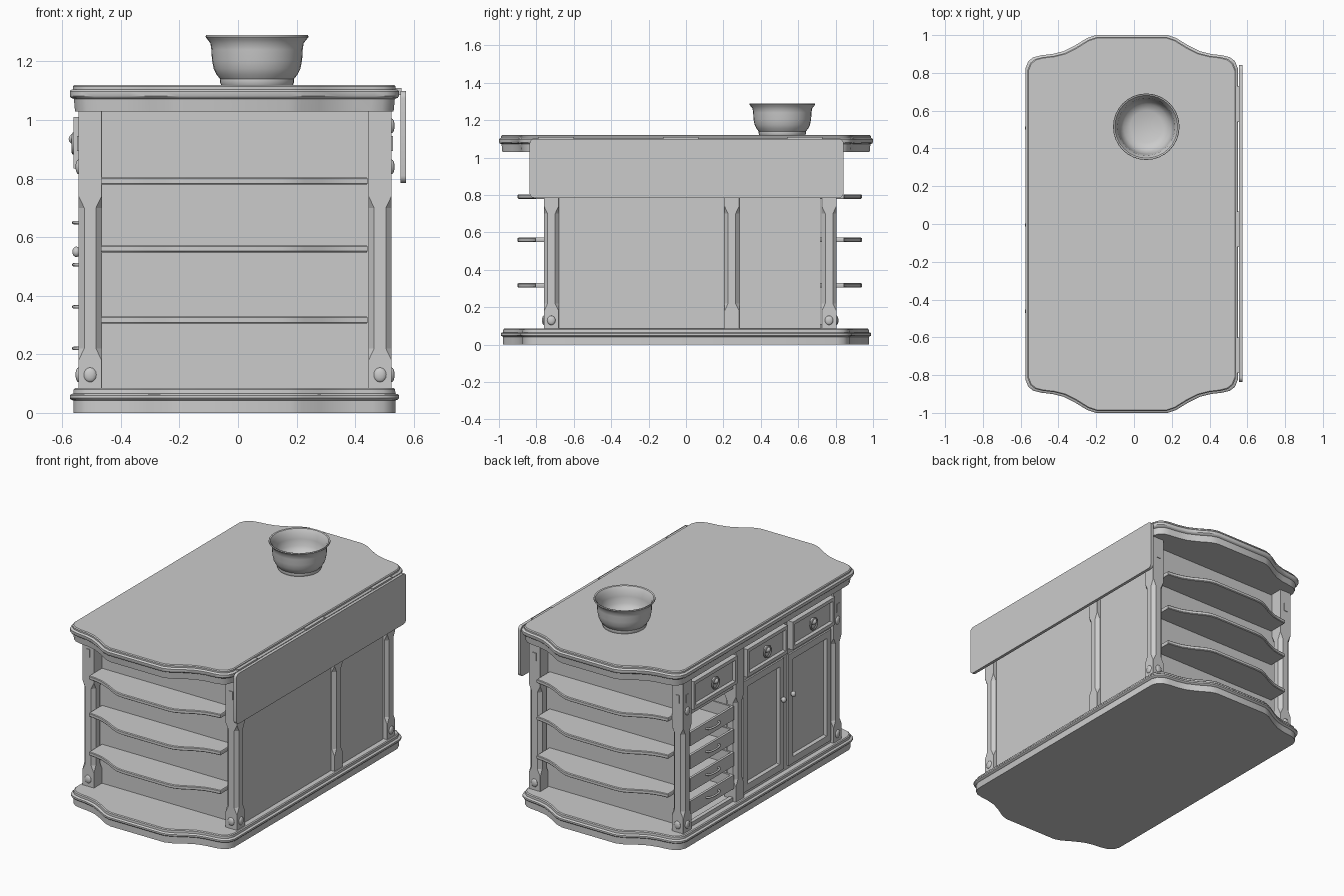
import bpy, bmesh, math
from mathutils import Matrix

if "Cube" in bpy.data.objects:
    bpy.data.objects.remove(bpy.data.objects["Cube"])

CX = -0.0125      # centre of the slabs in x
CY = 0.02         # centre of the cabinet in y
POST_X = (-0.505, 0.485)
POST_Y = (-0.72, 0.245, 0.765)


def finish(name, bm, smooth=False):
    bmesh.ops.recalc_face_normals(bm, faces=bm.faces)
    me = bpy.data.meshes.new(name)
    bm.to_mesh(me)
    bm.free()
    ob = bpy.data.objects.new(name, me)
    bpy.context.collection.objects.link(ob)
    if smooth:
        bpy.context.view_layer.objects.active = ob
        ob.select_set(True)
        bpy.ops.object.shade_smooth_by_angle(angle=math.radians(35))
        ob.select_set(False)
    return ob


def cube_bm(x0, x1, y0, y1, z0, z1):
    bm = bmesh.new()
    m = Matrix.Translation(((x0 + x1) / 2, (y0 + y1) / 2, (z0 + z1) / 2)) @ Matrix.Diagonal((x1 - x0, y1 - y0, z1 - z0, 1))
    bmesh.ops.create_cube(bm, size=1, matrix=m)
    return bm


def box(name, *dims):
    return finish(name, cube_bm(*dims))


def loft(name, rings, smooth=False):
    """Skin closed rings of points and cap both ends."""
    bm = bmesh.new()
    vs = [[bm.verts.new(p) for p in r] for r in rings]
    n = len(vs[0])
    for a, b in zip(vs, vs[1:]):
        for i in range(n):
            bm.faces.new((a[i], a[(i + 1) % n], b[(i + 1) % n], b[i]))
    bm.faces.new(vs[0])
    bm.faces.new(vs[-1])
    return finish(name, bm, smooth)


def framed_front(name, x, y0, y1, z0, z1, border, depth):
    """Front facing -x with a recessed, bevelled-in panel."""
    bm = cube_bm(x, -0.49, y0, y1, z0, z1)
    bm.normal_update()
    f = [f for f in bm.faces if f.normal.x < -0.9]
    bmesh.ops.inset_region(bm, faces=f, thickness=border)
    bmesh.ops.inset_region(bm, faces=f, thickness=0.012, depth=-depth)
    return finish(name, bm)


def dome(name, loc, size):
    bm = bmesh.new()
    bmesh.ops.create_uvsphere(bm, u_segments=14, v_segments=8, radius=1,
                              matrix=Matrix.Translation(loc) @ Matrix.Diagonal((*size, 1)))
    return finish(name, bm, True)


# serpentine countertop and plinth
QUAD = [(0.19, 1), (0.235, 0.985), (0.30, 0.945), (0.36, 0.915), (0.42, 0.9),
        (0.48, 0.893), (0.52, 0.883), (0.547, 0.862), (0.562, 0.825)]
OUT = QUAD + [(x, -y) for x, y in QUAD[::-1]] + [(-x, -y) for x, y in QUAD] + [(-x, y) for x, y in QUAD[::-1]]


def slab(name, steps, ymax):
    loft(name, [[(CX + x * (1 - d / 0.562), y * (ymax - d), z) for x, y in OUT] for z, d in steps], True)


slab("countertop", [(1.03, 0.018), (1.072, 0.014), (1.076, 0.004), (1.082, 0), (1.098, 0),
                    (1.103, 0.004), (1.105, 0.011), (1.115, 0.011), (1.12, 0.016)], 1.0)
slab("plinth", [(0, 0.012), (0.042, 0.012), (0.046, 0.003), (0.05, 0), (0.06, 0),
                (0.064, 0.004), (0.066, 0.012), (0.08, 0.013), (0.085, 0.018)], 0.99)

# cabinet carcass, open at the tray bay
box("door_cabinet", -0.505, 0.5, -0.68, 0.23, 0.08, 1.03)
box("drawer_cabinet", -0.505, 0.5, 0.23, 0.72, 0.80, 1.03)
box("tray_bay_end", -0.51, 0.5, 0.705, 0.72, 0.08, 0.80)
box("tray_bay_back", 0.48, 0.5, 0.23, 0.705, 0.08, 0.80)
box("tray_bay_floor", -0.51, 0.48, 0.23, 0.705, 0.08, 0.10)
box("top_rail", -0.525, -0.5, -0.70, 0.74, 1.005, 1.03)
box("middle_rail", -0.525, -0.5, -0.70, 0.74, 0.79, 0.825)
box("bottom_rail", -0.525, -0.5, -0.70, 0.74, 0.08, 0.11)
box("door_mullion", -0.525, -0.5, -0.25, -0.21, 0.08, 1.03)


# posts with chamfered shafts
def post_ring(x, y, z, c, h=0.04):
    return [(x + a, y + b, z) for a, b in
            [(h - c, -h), (h, -h + c), (h, h - c), (h - c, h), (-h + c, h), (-h, h - c), (-h, -h + c), (-h + c, -h)]]


for sx, px in zip((-1, 1), POST_X):
    for k, py in enumerate(POST_Y):
        loft("post", [post_ring(px, py, z, c) for z, c in
                      [(0.08, 0.001), (0.18, 0.001), (0.22, 0.02), (0.70, 0.02), (0.74, 0.001), (1.03, 0.001)]])
        # bosses and square pegs on the post faces
        for z in (0.13, 0.84, 0.98):
            if k != 1 and (z < 0.5 or sx > 0 or z < 0.9):
                dome("post_boss", (px + sx * 0.04, py, z), (0.01, 0.022, 0.025))
        if k != 1:
            sy = -1 if k == 0 else 1
            dome("post_boss", (px, py + sy * 0.04, 0.13), (0.022, 0.01, 0.025))
            box("post_peg", px - 0.013, px + 0.013, py + sy * 0.04 - 0.004, py + sy * 0.04 + 0.004, 0.895, 0.945)
            box("post_peg", px + sx * 0.04 - 0.004, px + sx * 0.04 + 0.004, py - 0.013, py + 0.013, 0.895, 0.945)

# serpentine end shelves
HALF = [(0.455, 0), (0.455, 0.125), (0.41, 0.13), (0.36, 0.14), (0.30, 0.165), (0.24, 0.198), (0.20, 0.215), (0.16, 0.221)]
EDGE = HALF + [(-x, y) for x, y in HALF[::-1]]
for s in (-1, 1):
    for z in (0.317, 0.56, 0.792):
        loft("end_shelf", [[(CX + x * (1 - d), CY + s * (0.70 + y * (1 - d * 4)), z + dz) for x, y in EDGE]
                           for dz, d in [(-0.012, 0.006), (-0.008, 0), (0.008, 0), (0.012, 0.006)]], True)

# top drawers with ring pulls
for yc, hw in ((0.508, 0.215), (-0.005, 0.2), (-0.462, 0.208)):
    framed_front("drawer_front", -0.562, yc - hw, yc + hw, 0.835, 1.01, 0.03, 0.014)
    dome("pull_boss", (-0.553, yc, 0.935), (0.026, 0.02, 0.02))
    bpy.ops.mesh.primitive_torus_add(major_radius=0.032, minor_radius=0.006, major_segments=24, minor_segments=8,
                                     location=(-0.562, yc, 0.92), rotation=(0, math.pi / 2, 0))
    bpy.context.object.name = "drawer_ring_pull"
    bpy.ops.object.shade_smooth_by_angle()
    bpy.context.object.select_set(False)

# panelled doors and knobs
for y0, y1, ky in ((-0.205, 0.20, -0.18), (-0.67, -0.25, -0.275)):
    framed_front("door", -0.535, y0, y1, 0.105, 0.80, 0.06, 0.016)
    dome("door_knob", (-0.552, ky, 0.55), (0.014, 0.016, 0.018))
    dome("knob_stem", (-0.538, ky, 0.55), (0.014, 0.009, 0.009))

# open trays with bow handles
for zc in (0.22, 0.362, 0.506, 0.65):
    z0, z1 = zc - 0.05, zc + 0.035
    box("tray_front", -0.535, -0.52, 0.29, 0.72, z0, z1)
    box("tray_back", 0.0, 0.015, 0.29, 0.72, z0, z1)
    box("tray_bottom", -0.52, 0.0, 0.29, 0.72, z0, z0 + 0.012)
    for ya in (0.29, 0.708):
        box("tray_side", -0.52, 0.0, ya, ya + 0.012, z0, z1)
    cu = bpy.data.curves.new("tray_handle", 'CURVE')
    cu.dimensions = '3D'
    cu.bevel_depth = 0.006
    cu.bevel_resolution = 2
    sp = cu.splines.new('POLY')
    sp.points.add(8)
    for i, p in enumerate(sp.points):
        a = math.pi * i / 8
        p.co = (-0.532 - 0.029 * math.sin(a) ** 0.6, 0.505 + 0.06 * math.cos(a), zc, 1)
    bpy.context.collection.objects.link(bpy.data.objects.new("tray_handle", cu))

# drop leaf with rounded corners and its hinges
bm = cube_bm(0.555, 0.574, -0.836, 0.842, 0.785, 1.10)
edges = [e for e in bm.edges if abs(e.verts[0].co.x - e.verts[1].co.x) > 0.01]
bmesh.ops.bevel(bm, geom=edges, offset=0.025, segments=5, profile=0.5, affect='EDGES')
finish("drop_leaf", bm, True)
for yc in (-0.695, -0.028, 0.635):
    box("leaf_hinge", 0.535, 0.558, yc - 0.095, yc + 0.095, 1.085, 1.11)

# turned bowl
PROF = [(0, 1.12), (0.123, 1.12), (0.127, 1.13), (0.126, 1.14), (0.138, 1.155), (0.148, 1.175), (0.154, 1.205),
        (0.156, 1.24), (0.159, 1.262), (0.17, 1.276), (0.176, 1.284), (0.174, 1.29), (0.166, 1.287),
        (0.152, 1.265), (0.146, 1.23), (0.14, 1.19), (0.12, 1.16), (0.085, 1.145), (0, 1.142)]
bm = bmesh.new()
vs = [bm.verts.new((0.065 + r, 0.515, z)) for r, z in PROF]
es = [bm.edges.new(p) for p in zip(vs, vs[1:])]
bmesh.ops.spin(bm, geom=vs + es, cent=(0.065, 0.515, 0), axis=(0, 0, 1), angle=2 * math.pi, steps=32)
bmesh.ops.remove_doubles(bm, verts=bm.verts, dist=0.0005)
finish("bowl", bm, True)
